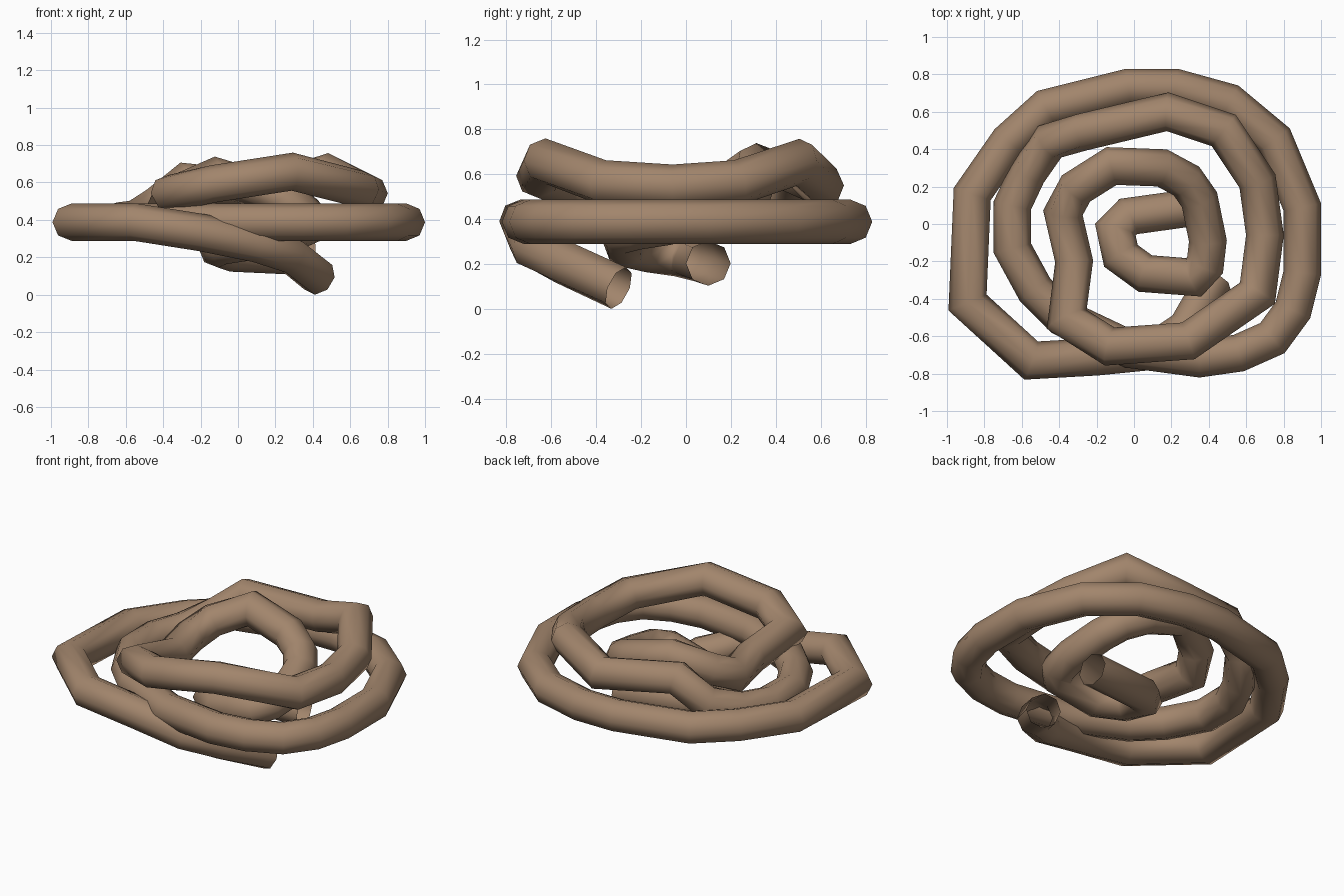
import bpy, bmesh, math
from mathutils import Vector

# Centre line of the coiled rope, from the inner end to the outer end
PATH = [(0.40, 0.10, 0.20), (-0.03, 0.04, 0.22), (-0.10, -0.03, 0.24),
        (-0.07, -0.17, 0.26), (0.06, -0.265, 0.28), (0.32, -0.285, 0.34),
        (0.38, -0.22, 0.36), (0.395, -0.09, 0.38), (0.35, 0.13, 0.44),
        (0.28, 0.23, 0.49), (0.15, 0.30, 0.55), (-0.12, 0.31, 0.63),
        (-0.31, 0.19, 0.55), (-0.38, 0.06, 0.48), (-0.32, -0.20, 0.48),
        (-0.36, -0.51, 0.54), (-0.13, -0.655, 0.59), (0.29, -0.625, 0.655),
        (0.66, -0.37, 0.56), (0.70, -0.06, 0.54), (0.66, 0.23, 0.56),
        (0.48, 0.50, 0.65), (0.18, 0.60, 0.55), (-0.28, 0.49, 0.60),
        (-0.45, 0.44, 0.47), (-0.57, 0.27, 0.40), (-0.65, 0.10, 0.39),
        (-0.65, -0.13, 0.385), (-0.53, -0.35, 0.385), (-0.38, -0.50, 0.385),
        (-0.02, -0.67, 0.385), (0.35, -0.72, 0.385), (0.56, -0.69, 0.385),
        (0.74, -0.61, 0.385), (0.85, -0.46, 0.385), (0.90, -0.26, 0.385),
        (0.90, 0.09, 0.385), (0.75, 0.45, 0.385), (0.51, 0.65, 0.385),
        (0.22, 0.73, 0.385), (-0.03, 0.73, 0.385), (-0.47, 0.62, 0.385),
        (-0.67, 0.44, 0.385), (-0.865, 0.16, 0.385), (-0.89, -0.42, 0.385),
        (-0.55, -0.73, 0.385), (-0.20, -0.71, 0.33), (0.10, -0.68, 0.27),
        (0.28, -0.56, 0.21), (0.43, -0.30, 0.09)]
RADIUS, SIDES = 0.1, 8


def tube(name, path, radius, sides):
    """Open-ended tube with mitred corners along a path."""
    pts = [Vector(p) for p in path]
    bm = bmesh.new()
    rings = []
    for i, p in enumerate(pts):
        a = (p - pts[i - 1]).normalized() if i else None
        b = (pts[i + 1] - p).normalized() if i < len(pts) - 1 else None
        a, b = a or b, b or a
        t = (a + b).normalized()
        side = t.cross(Vector((0, 0, 1))).normalized()
        up = side.cross(t)
        # stretch across the bend so the tube keeps its thickness
        bend = b - a
        stretch = min(1 / max(a.dot(t), 0.5), 1.3)
        ring = []
        for k in range(sides):
            ang = 2 * math.pi * k / sides
            off = (side * math.cos(ang) + up * math.sin(ang)) * radius
            if bend.length > 1e-4:
                d = bend.normalized()
                off += d * off.dot(d) * (stretch - 1)
            ring.append(bm.verts.new(p + off))
        rings.append(ring)
    for r, s in zip(rings, rings[1:]):
        for k in range(sides):
            n = (k + 1) % sides
            bm.faces.new((r[k], r[n], s[n], s[k])).smooth = True
    bmesh.ops.recalc_face_normals(bm, faces=bm.faces)
    # rest the lowest point on the ground
    low = min(v.co.z for v in bm.verts)
    bmesh.ops.translate(bm, verts=bm.verts, vec=(0, 0, -low))
    mesh = bpy.data.meshes.new(name)
    bm.to_mesh(mesh)
    bm.free()
    obj = bpy.data.objects.new(name, mesh)
    bpy.context.collection.objects.link(obj)
    return obj


# Rope
rope = tube("coiled_rope", PATH, RADIUS, SIDES)
brown = bpy.data.materials.new("rope_brown")
brown.diffuse_color = (0.36, 0.235, 0.15, 1)
rope.data.materials.append(brown)
